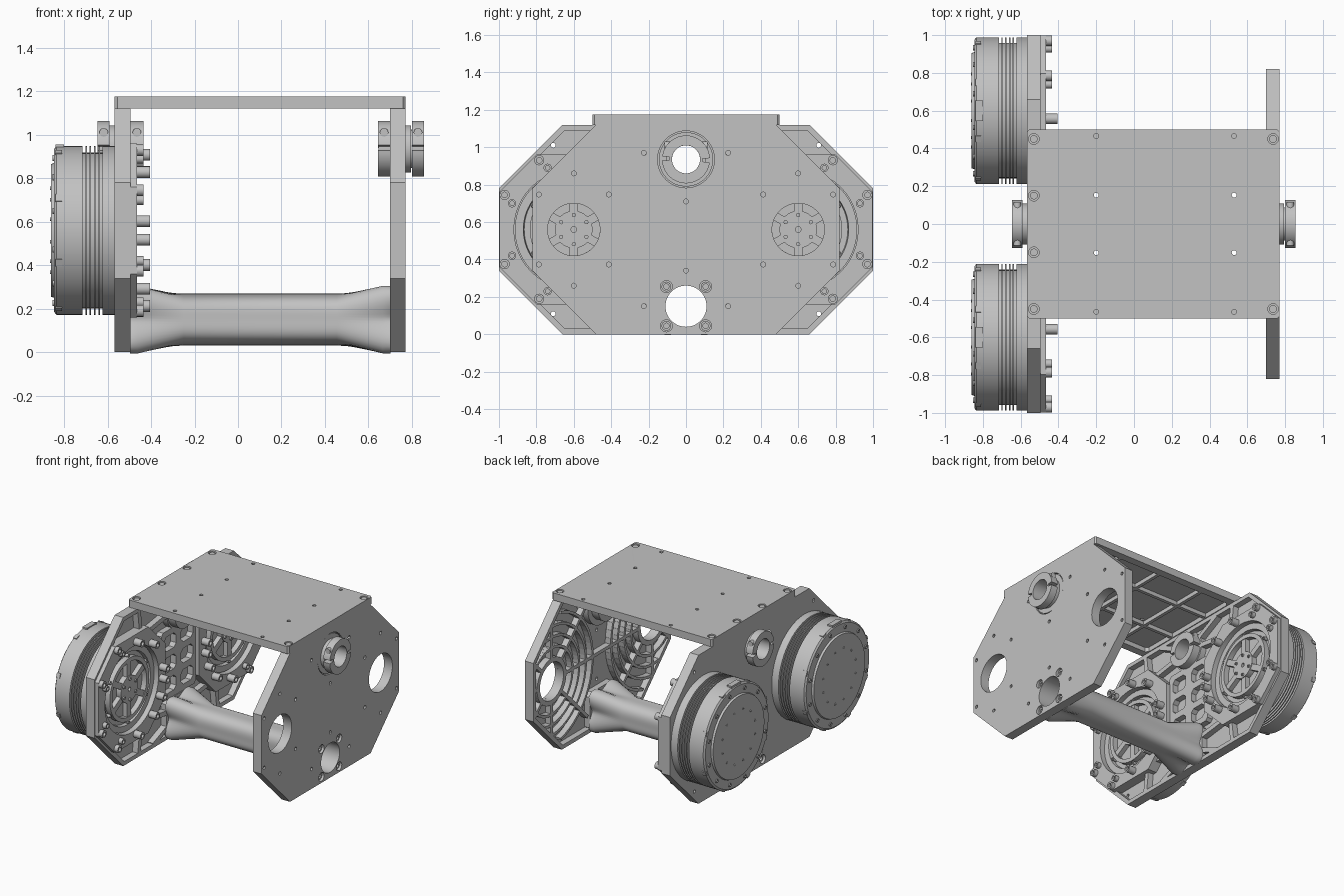
import bpy, bmesh
from math import sin, cos, pi, radians, hypot
from mathutils import Matrix, Vector

cube = bpy.data.objects.get("Cube")
if cube:
    bpy.data.objects.remove(cube)

metal = bpy.data.materials.new("machined grey")
metal.use_nodes = True
GREY = (0.54, 0.54, 0.54, 1)
metal.diffuse_color = GREY
metal.node_tree.nodes["Principled BSDF"].inputs["Base Color"].default_value = GREY

SIDE = Matrix(((0, 0, 1), (1, 0, 0), (0, 1, 0))).to_4x4()   # sheet lying in y-z
FLAT = Matrix.Identity(4)                                   # sheet lying in x-y
ZM, ZC, ZT = 0.56, 0.935, 0.15    # heights of motors, collars, tube
YM = 0.6                          # motor offset


def circle(cx, cy, r, n=48, start=0, sweep=2 * pi):
    return [(cx + r * cos(start + sweep * i / n), cy + r * sin(start + sweep * i / n)) for i in range(n)]


def octagon(cx, cy, hx, hy, c):
    q = [(hx, hy - c), (hx - c, hy)]
    q += [(-x, y) for x, y in reversed(q)]
    q += [(-x, -y) for x, y in q]
    return [(cx + x, cy + y) for x, y in q]


def prism(bm, outline, a, b, m=SIDE):
    lo = [bm.verts.new(m @ Vector((*p, a))) for p in outline]
    hi = [bm.verts.new(m @ Vector((*p, b))) for p in outline]
    bm.faces.new(lo)
    bm.faces.new(hi)
    for i in range(len(lo)):
        bm.faces.new((lo[i - 1], lo[i], hi[i], hi[i - 1]))


def sheet(bm, outline, holes, a, b, m=SIDE):
    """Flat sheet with holes, from a filled and extruded curve."""
    cu = bpy.data.curves.new("sheet", 'CURVE')
    cu.dimensions, cu.fill_mode, cu.extrude = '2D', 'BOTH', abs(b - a) / 2
    for pts in [outline] + holes:
        s = cu.splines.new('POLY')
        s.points.add(len(pts) - 1)
        for p, xy in zip(s.points, pts):
            p.co = (*xy, 0, 1)
        s.use_cyclic_u = True
    ob = bpy.data.objects.new("sheet", cu)
    bpy.context.collection.objects.link(ob)
    me = bpy.data.meshes.new_from_object(ob.evaluated_get(bpy.context.evaluated_depsgraph_get()))
    me.transform(m @ Matrix.Translation((0, 0, (a + b) / 2)))
    bm.from_mesh(me)
    bpy.data.meshes.remove(me)
    bpy.data.objects.remove(ob)
    bpy.data.curves.remove(cu)


def bar(bm, p, q, w, a, b, m=SIDE):
    p, q = Vector(p), Vector(q)
    n = (q - p).normalized().orthogonal() * w / 2
    prism(bm, [p + n, q + n, q - n, p - n], a, b, m)


def loft(bm, rings, closed=False):
    rows = [[bm.verts.new(p) for p in r] for r in rings]
    for k in range(0 if closed else 1, len(rows)):
        for i in range(len(rows[0])):
            bm.faces.new((rows[k - 1][i - 1], rows[k - 1][i], rows[k][i], rows[k][i - 1]))


def lathe(bm, profile, cy, cz, closed=False, n=64):
    loft(bm, [[(x, y, z) for y, z in circle(cy, cz, r, n)] for x, r in profile], closed)


def pipe(bm, cy, cz, r0, r1, a, b):
    lathe(bm, [(a, r0), (a, r1), (b, r1), (b, r0)], cy, cz, True)


def bolt(bm, cy, cz, r, a, b):
    """Socket screw pointing along x, recess at the b end."""
    d = (b - a) * 0.5
    lathe(bm, [(a, 0), (a, r), (b, r), (b, r * .55), (b - d, r * .55), (b - d, 0)], cy, cz, n=16)


def finish(bm, name):
    bmesh.ops.remove_doubles(bm, verts=bm.verts, dist=1e-5)
    bmesh.ops.recalc_face_normals(bm, faces=bm.faces)
    me = bpy.data.meshes.new(name)
    bm.to_mesh(me)
    bm.free()
    me.materials.clear()
    me.materials.append(metal)
    ob = bpy.data.objects.new(name, me)
    bpy.context.collection.objects.link(ob)
    bpy.ops.object.select_all(action='DESELECT')
    ob.select_set(True)
    bpy.context.view_layer.objects.active = ob
    bpy.ops.object.shade_smooth_by_angle(angle=radians(30))


def frame(bm, hy, w, a, b):
    sheet(bm, octagon(0, ZM, hy, .56, .34), [octagon(0, ZM, hy - w, .56 - w, .34 - w * .58)], a, b)


corners = [(sy * .105, ZT + sz * .105) for sy in (-1, 1) for sz in (-1, 1)]

# Left side plate: outer skin plus ribs on its inner face, collar recess outside
bm = bmesh.new()
skin = (0.70, 0.745, 0.77)
holes = [circle(0, ZC, .152), circle(0, ZT, .11)] + [circle(y, z, .032, 20) for y, z in corners]
for s in (-1, 1):
    holes.append(circle(s * YM, ZM, .14))
    small = [(YM + i * .187, ZM + j * .187) for i in (-1, 1) for j in (-1, 1)]
    small += [(YM, ZM + .3), (YM, ZM - .3), (.225, .97), (.225, .15)]
    holes += [circle(s * y, z, .013, 12) for y, z in small]
holes += [circle(0, .71, .013, 12), circle(0, .34, .013, 12)]
sheet(bm, octagon(0, ZM, .82, .56, .34), holes, skin[1], skin[2])
frame(bm, .82, .03, skin[0], skin[1])
pipe(bm, 0, ZC, .075, .17, skin[0], skin[1])
pipe(bm, 0, ZC, .075, .145, skin[1], .765)
sheet(bm, octagon(0, ZT, .145, .145, .03), [circle(0, ZT, .11)], skin[0], skin[1])


def inside(p):
    y, z = abs(p[0]), abs(p[1] - ZM)
    return y < .8 and z < .54 and y + z < 1.02 and hypot(p[0], p[1] - ZT) > .14 and hypot(p[0], p[1] - ZC) > .15


for s in (-1, 1):
    pipe(bm, s * YM, ZM, .14, .175, skin[0], skin[1])
    for r in (.25, .33, .41, .49):
        pts = circle(s * YM, ZM, r, 56)
        for i in range(56):
            if inside(pts[i - 1]) and inside(pts[i]) and pts[i][0] * s > -.01:
                bar(bm, pts[i - 1], pts[i], .02, skin[0], skin[1])
    for k in range(8):
        d = Vector((cos(k * pi / 4), sin(k * pi / 4)))
        c = Vector((s * YM, ZM))
        reach = max([r * .02 for r in range(8, 31) if inside(c + d * r * .02) and (c + d * r * .02).x * s > -.02])
        bar(bm, c + d * .16, c + d * (reach + .01), .025, skin[0], skin[1])
finish(bm, "left_side_plate")

# Right side plate: skin, frame, slotted web, ribs and two motor mounting pads
bm = bmesh.new()
holes = [circle(0, ZC, .075), circle(0, ZT, .11)] + [circle(y, z, .032, 20) for y, z in corners]
for s in (-1, 1):
    holes += [circle(s * YM, ZM, .32)] + [circle(s * .71, z, .013, 12) for z in (.11, 1.01)]
sheet(bm, octagon(0, ZM, 1, .56, .34), holes, -.567, -.54)
frame(bm, 1, .03, -.54, -.495)
pipe(bm, 0, ZC, .075, .14, -.54, -.495)
sheet(bm, octagon(0, ZT, .145, .145, .03), [circle(0, ZT, .11)], -.54, -.495)
slots = [octagon(s * .1, z, .07, .055, .025) for s in (-1, 1) for z in (.40, .56, .72)]
sheet(bm, octagon(0, ZM, .205, .26, .02), slots, -.54, -.495)
for s in (-1, 1):
    sheet(bm, octagon(s * YM, ZM, .398, .4, .2), [circle(s * YM, ZM, .32)], -.54, -.465)
    for p, q in [((.12, ZC), (.36, .9)), ((.12, .2), (.36, .23)), ((.1, 1.0), (.3, 1.1)),
                 ((.1, .1), (.3, .02)), ((.45, .94), (.47, 1.1)), ((.45, .18), (.47, .02))]:
        bar(bm, (s * p[0], p[1]), (s * q[0], q[1]), .035, -.54, -.495)
finish(bm, "right_side_plate")

# Pad screws: pairs on the outer corners, a longer set around the inner half
bm = bmesh.new()
for s in (-1, 1):
    for a, b in [(.37, .185), (.185, .37), (.33, .14), (.14, .33)]:
        for j in (-1, 1):
            bolt(bm, s * (YM + a), ZM + j * b, .027 if a + b > .5 else .022, -.47, -.435)
    for deg in (97, 130, 173, 187, 207, 230, 263):
        a = radians(deg)
        bolt(bm, s * (YM + .35 * cos(a)), ZM + .35 * sin(a), .027, -.47, -.405)
finish(bm, "pad_screws")

# Top plate: skin, rim and rib grid underneath
bm = bmesh.new()
top = octagon(.1015, 0, .6685, .5, .012)
bores = [(x, y) for x, ys in [(-.53, (-.45, -.15, .15, .45)), (.736, (-.45, .45))] for y in ys]
pins = [(x, y) for x in (-.2, .53) for y in (-.465, -.152, .153, .466)]
sheet(bm, top, [circle(x, y, .028, 24) for x, y in bores] + [circle(x, y, .013, 12) for x, y in pins], 1.155, 1.175, FLAT)
sheet(bm, top, [octagon(.1015, 0, .59, .44, .02)], 1.12, 1.155, FLAT)
for x in (-.24, .14, .49):
    bar(bm, (x, -.45), (x, .45), .025, 1.125, 1.155, FLAT)
for y in (-.18, .18):
    bar(bm, (-.5, y), (.7, y), .025, 1.125, 1.155, FLAT)
for x, y in bores:
    prism(bm, circle(x, y, .02, 16), 1.15, 1.17, FLAT)
finish(bm, "top_plate")

# Hollow cross tube with four gussets growing towards each end
bm = bmesh.new()


def tube_ring(x, t, r=.12):
    pts = []
    for i in range(64):
        a = 2 * pi * i / 64
        k = r + t * .078 * sin(2 * a) ** 2
        pts.append((x, k * cos(a), ZT + k * sin(a)))
    return pts


stations = [(-.497, 1), (-.46, 1), (-.25, 0), (.455, 0), (.665, 1), (.702, 1)]
loft(bm, [tube_ring(x, t) for x, t in stations] + [tube_ring(x, 0, .11) for x in (.702, -.497)], True)
finish(bm, "cross_tube")

# Tube end screws, sunk in the side plates
bm = bmesh.new()
for y, z in corners:
    bolt(bm, y, z, .026, .70, .755)
    bolt(bm, y, z, .026, -.50, -.552)
finish(bm, "tube_screws")

# Bearing sleeves with split clamp collars
for name, sleeve, flange, clamps in [
        ("left", (.645, .855), (.765, .795), [(.643, .70), (.80, .855)]),
        ("right", (-.645, -.435), (-.59, -.567), [(-.645, -.59), (-.495, -.435)])]:
    bm = bmesh.new()
    pipe(bm, 0, ZC, .075, .088, *sleeve)
    pipe(bm, 0, ZC, .08, .108, *flange)
    finish(bm, name + "_sleeve")
    bm = bmesh.new()
    for a, b in clamps:
        for start in (.05, pi + .05):
            arc = circle(0, ZC, .128, 25, start, pi - .06)
            prism(bm, arc + circle(0, ZC, .086, 25, start, pi - .06)[::-1], a, b)
        for s in (-1, 1):
            bmesh.ops.create_cone(bm, cap_ends=True, segments=16, radius1=.02, radius2=.02, depth=.03,
                                  matrix=Matrix.Translation(((a + b) / 2, s * .1, ZC + .075)) @ Matrix.Rotation(pi / 2, 4, 'X'))
    finish(bm, name + "_clamp_collars")

# Motors: finned housing, end cap, output hub
for s, name in ((-1, "front"), (1, "rear")):
    y0 = s * YM
    bm = bmesh.new()
    prof = [(-.86, 0), (-.86, .305), (-.845, .31), (-.845, .375), (-.835, .388), (-.715, .388)]
    for i in range(5):
        x = -.715 + i * .02
        prof += [(x, .358), (x + .013, .358), (x + .013, .388), (x + .02, .388)]
    prof += [(-.567, .388), (-.567, .315), (-.50, .315), (-.50, .27), (-.525, .265), (-.525, 0)]
    lathe(bm, prof, y0, ZM, n=72)
    finish(bm, name + "_motor_housing")
    bm = bmesh.new()
    for k in range(12):
        a = k * pi / 6 + .26
        bolt(bm, y0 + .345 * cos(a), ZM + .345 * sin(a), .014, -.84, -.853)
        bolt(bm, y0 + .2 * cos(a), ZM + .2 * sin(a), .008, -.855, -.864)
    for k in range(8):
        a = k * pi / 4 + pi / 8
        d = Vector((cos(a), sin(a)))
        bar(bm, Vector((y0, ZM)) + d * .36, Vector((y0, ZM)) + d * .393, .035, -.84, -.81)
    bar(bm, (y0 - .055, ZM + .36), (y0 + .055, ZM + .36), .07, -.84, -.80)
    finish(bm, name + "_motor_fittings")
    bm = bmesh.new()
    pipe(bm, y0, ZM, .205, .235, -.53, -.485)
    lathe(bm, [(-.53, .1), (-.485, .1), (-.485, .015), (-.51, .015), (-.51, 0)], y0, ZM)
    for k in range(6):
        d = Vector((cos((k + .5) * pi / 3), sin((k + .5) * pi / 3)))
        c = Vector((y0, ZM))
        bar(bm, c + d * .09, c + d * .215, .045, -.53, -.49)
        bolt(bm, *(c + d * .078), .011, -.49, -.475)
        bolt(bm, *(c + d * .25), .012, -.53, -.49)
    finish(bm, name + "_motor_output_hub")
